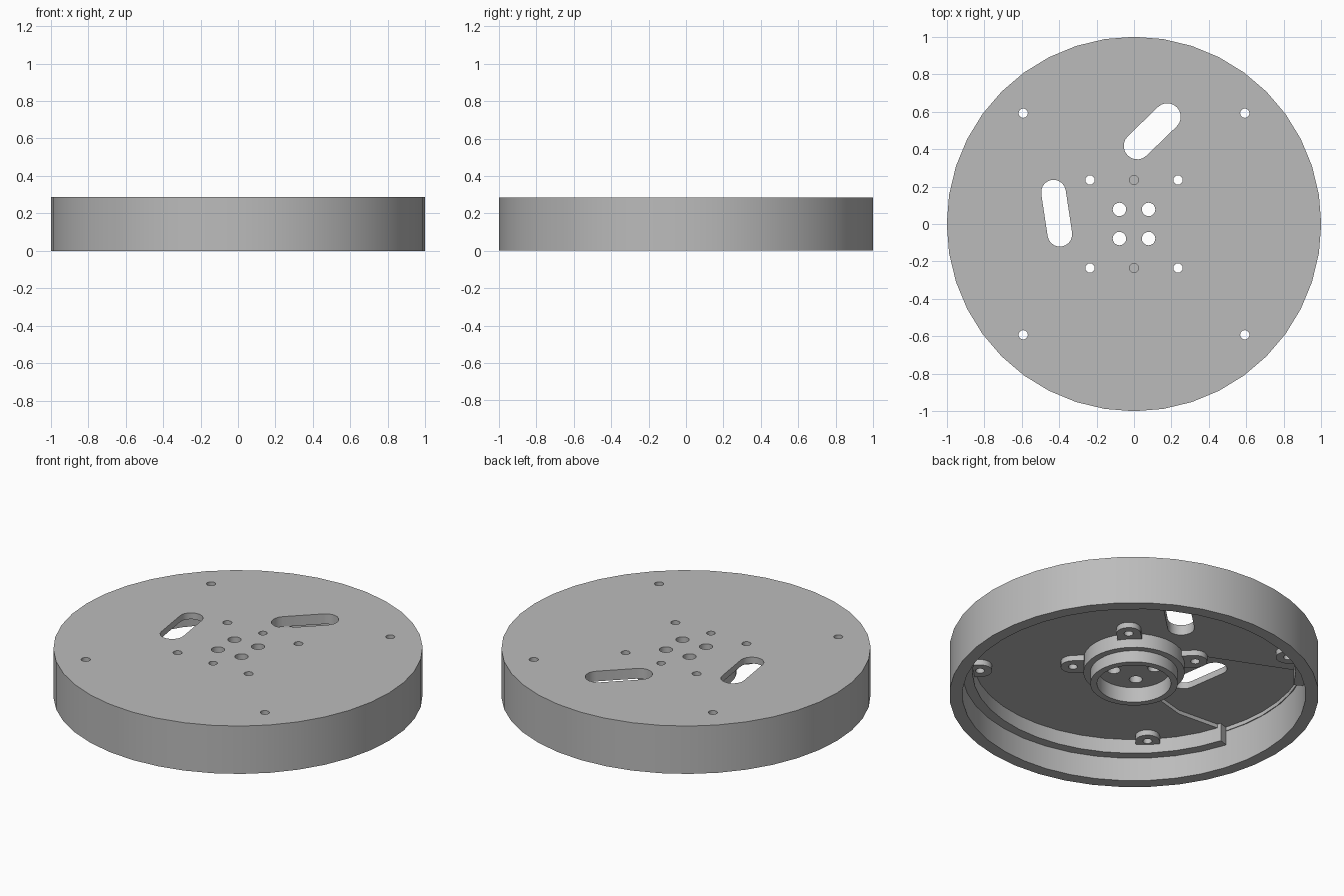
import bpy, bmesh
from math import cos, sin, radians, atan2, pi

if "Cube" in bpy.data.objects:
    bpy.data.objects.remove(bpy.data.objects["Cube"], do_unlink=True)

grey = bpy.data.materials.new("plain grey")
grey.use_nodes = True
COLOUR = (0.5, 0.5, 0.5, 1)
grey.diffuse_color = COLOUR
grey.node_tree.nodes["Principled BSDF"].inputs["Base Color"].default_value = COLOUR

TOP = 0.286      # top of the plate
UNDER = 0.225    # underside of the plate
EMBED = 0.26     # depth to which fittings sink into the plate


def arc(r, a0, a1, n, c=(0, 0)):
    """Points on an arc, angles in degrees, both ends included."""
    return [(c[0] + r * cos(radians(a0 + (a1 - a0) * i / n)),
             c[1] + r * sin(radians(a0 + (a1 - a0) * i / n))) for i in range(n + 1)]


def circle(r, n=40, c=(0, 0)):
    return arc(r, 0, 360, n, c)[:-1]


def capsule(p, q, r, n=10):
    a = atan2(q[1] - p[1], q[0] - p[0]) * 180 / pi
    return arc(r, a - 90, a + 90, n, q) + arc(r, a + 90, a + 270, n, p)


def prism(name, outline, z0, z1):
    """Straight extrusion of an outline between two heights."""
    bm = bmesh.new()
    face = bm.faces.new([bm.verts.new((x, y, z0)) for x, y in outline])
    new = bmesh.ops.extrude_face_region(bm, geom=[face])["geom"]
    bmesh.ops.translate(bm, vec=(0, 0, z1 - z0),
                        verts=[v for v in new if isinstance(v, bmesh.types.BMVert)])
    bmesh.ops.recalc_face_normals(bm, faces=bm.faces)
    mesh = bpy.data.meshes.new(name)
    bm.to_mesh(mesh)
    bm.free()
    mesh.materials.append(grey)
    obj = bpy.data.objects.new(name, mesh)
    bpy.context.collection.objects.link(obj)
    return obj


def activate(obj):
    bpy.ops.object.select_all(action="DESELECT")
    obj.select_set(True)
    bpy.context.view_layer.objects.active = obj


def combine(obj, outline, z0, z1, op="DIFFERENCE"):
    """Cut a prism out of an object, or fuse one to it."""
    tool = prism("helper", outline, z0, z1)
    tool.hide_render = True
    mod = obj.modifiers.new("shape", "BOOLEAN")
    mod.operation, mod.solver, mod.object = op, "EXACT", tool
    activate(obj)
    bpy.ops.object.modifier_apply(modifier=mod.name)
    bpy.data.objects.remove(tool, do_unlink=True)


CORNERS = [(sx, sy) for sx in (-1, 1) for sy in (-1, 1)]

# Shell: round plate with a deep rim
shell = prism("housing_shell", circle(1), 0, TOP)
combine(shell, circle(0.93), -0.1, UNDER)

# Shallow cable recess fanning out from the hub to the rim
recess = ([(-0.15, 0.21), (-0.72, 0.455)] + arc(0.925, 149, 197.5, 6)
          + [(-0.57, -0.30), (-0.2, -0.2)])
combine(shell, recess, 0.12, 0.248)

# Ledge inside the rim, left open across the recess
ledge = prism("rim_ledge", arc(0.95, -162.5, 149, 36) + arc(0.875, 149, -162.5, 36), 0.14, EMBED)

# Stepped hub with a bearing seat
hub = prism("hub", circle(0.274), 0.14, EMBED)
combine(hub, circle(0.237), 0.07, 0.2, "UNION")
combine(hub, circle(0.2), 0, 0.16)

# Two curved cable slots through the plate
combine(shell, capsule((0.017, 0.417), (0.178, 0.573), 0.072), 0, 1)
combine(shell, capsule((-0.43, 0.17), (-0.396, -0.055), 0.066), 0, 1)

# Blind pin holes above the hub
for y in (-0.235, 0.235):
    for part in (shell, hub):
        combine(part, circle(0.024, 16, (0, y)), 0.18, 1)

parts = [shell, ledge, hub]
for sx, sy in CORNERS:
    side = ("back" if sy > 0 else "front") + ("_left" if sx > 0 else "_right")
    # Wiring holes in the middle of the hub
    for part in (shell, hub):
        combine(part, circle(0.036, 20, (0.078 * sx, 0.078 * sy)), 0, 1)
    # Ear beside the hub and boss beside the rim, each with a screw hole
    for name, hole, inner in (("hub_ear_", 0.235, 0.17), ("rim_boss_", 0.592, 0.63)):
        centre = (hole * sx, hole * sy)
        lug = prism(name + side, capsule((inner * sx, inner * sy), centre, 0.066), 0.192, EMBED)
        # Keep the ear out of the bearing seat
        if name == "hub_ear_":
            combine(lug, circle(0.22), 0, 1)
        for part in (lug, shell):
            combine(part, circle(0.025, 16, centre), 0, 1)
        parts.append(lug)

for part in parts:
    activate(part)
    bpy.ops.object.shade_smooth_by_angle(angle=radians(30))
